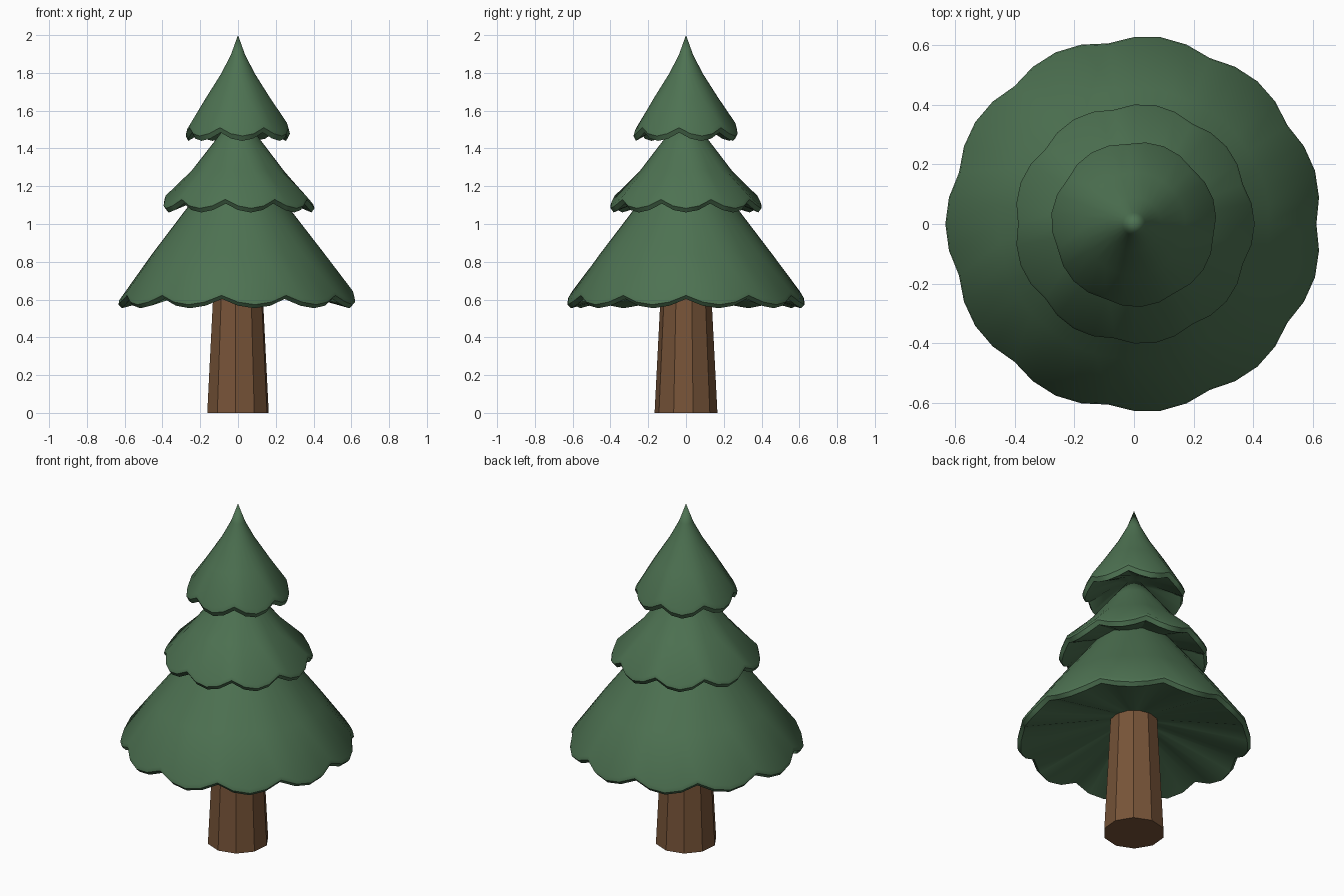
import bpy, bmesh, math

if "Cube" in bpy.data.objects:
    bpy.data.objects.remove(bpy.data.objects["Cube"])


def material(name, color):
    m = bpy.data.materials.new(name)
    m.diffuse_color = (*color, 1)
    m.use_nodes = True
    m.node_tree.nodes["Principled BSDF"].inputs["Base Color"].default_value = m.diffuse_color
    return m


GREEN = material("pine green", (0.075, 0.168, 0.084))
BROWN = material("bark brown", (0.185, 0.088, 0.040))


def finish(bm, name, mat, angle=None):
    bmesh.ops.recalc_face_normals(bm, faces=bm.faces)
    mesh = bpy.data.meshes.new(name)
    bm.to_mesh(mesh)
    bm.free()
    mesh.materials.append(mat)
    ob = bpy.data.objects.new(name, mesh)
    bpy.context.collection.objects.link(ob)
    if angle:
        bpy.ops.object.select_all(action='DESELECT')
        ob.select_set(True)
        bpy.context.view_layer.objects.active = ob
        bpy.ops.object.shade_smooth_by_angle(angle=math.radians(angle))
    return ob


def lathe(name, mat, rows, count, phase, scallop=(0, 0), wave=(0,), angle=None):
    """Revolve (radius, height, scallop weight) rows; first and last are poles."""
    bm = bmesh.new()
    top = bm.verts.new((0, 0, rows[0][1]))
    bottom = bm.verts.new((0, 0, rows[-1][1]))
    rings = []
    for r, z, weight in rows[1:-1]:
        ring = []
        for i in range(count):
            a = math.radians(phase) + math.tau * i / count
            w = weight * wave[i % len(wave)]
            rr = r + scallop[0] * w
            ring.append(bm.verts.new((rr * math.cos(a), rr * math.sin(a),
                                      z - scallop[1] * w)))
        rings.append(ring)
    for i in range(count):
        j = (i + 1) % count
        bm.faces.new((top, rings[0][i], rings[0][j]))
        for up, low in zip(rings, rings[1:]):
            bm.faces.new((up[i], low[i], low[j], up[j]))
        bm.faces.new((bottom, rings[-1][j], rings[-1][i]))
    return finish(bm, name, mat, angle)


def tier(name, rows, lobes, phase, scallop):
    """Foliage cone with rounded lobes along its rim, four segments per lobe."""
    lathe(name, GREEN, rows, lobes * 4, phase, scallop, (0, 0.72, 1, 0.72), 40)


# Tapered ten-sided trunk
lathe("trunk", BROWN, [(0, 0.72, 0), (0.13, 0.72, 0), (0.167, 0, 0), (0, 0, 0)], 10, 13)

# Wide lower foliage
tier("lower_foliage", [
    (0, 1.42, 0), (0.13, 1.265, 0), (0.27, 1.085, 0), (0.452, 0.85, 0.25),
    (0.608, 0.645, 1), (0.612, 0.622, 1), (0.594, 0.603, 1),
    (0.13, 0.69, 0.1), (0, 0.70, 0)], 11, 0, (0.021, 0.049))

# Middle foliage, a lobe pointing to +x
tier("middle_foliage", [
    (0, 1.60, 0), (0.125, 1.437, 0), (0.245, 1.283, 0.15),
    (0.383, 1.150, 1), (0.389, 1.130, 1), (0.373, 1.108, 1),
    (0.13, 1.175, 0.1), (0, 1.19, 0)], 9, 20, (0.016, 0.047))

# Pointed top foliage
tier("top_foliage", [
    (0, 2.0, 0), (0.038, 1.895, 0), (0.09, 1.795, 0), (0.172, 1.667, 0.1),
    (0.262, 1.535, 1), (0.269, 1.510, 1), (0.256, 1.484, 1),
    (0.10, 1.54, 0.1), (0, 1.55, 0)], 7, -8, (0.010, 0.044))
